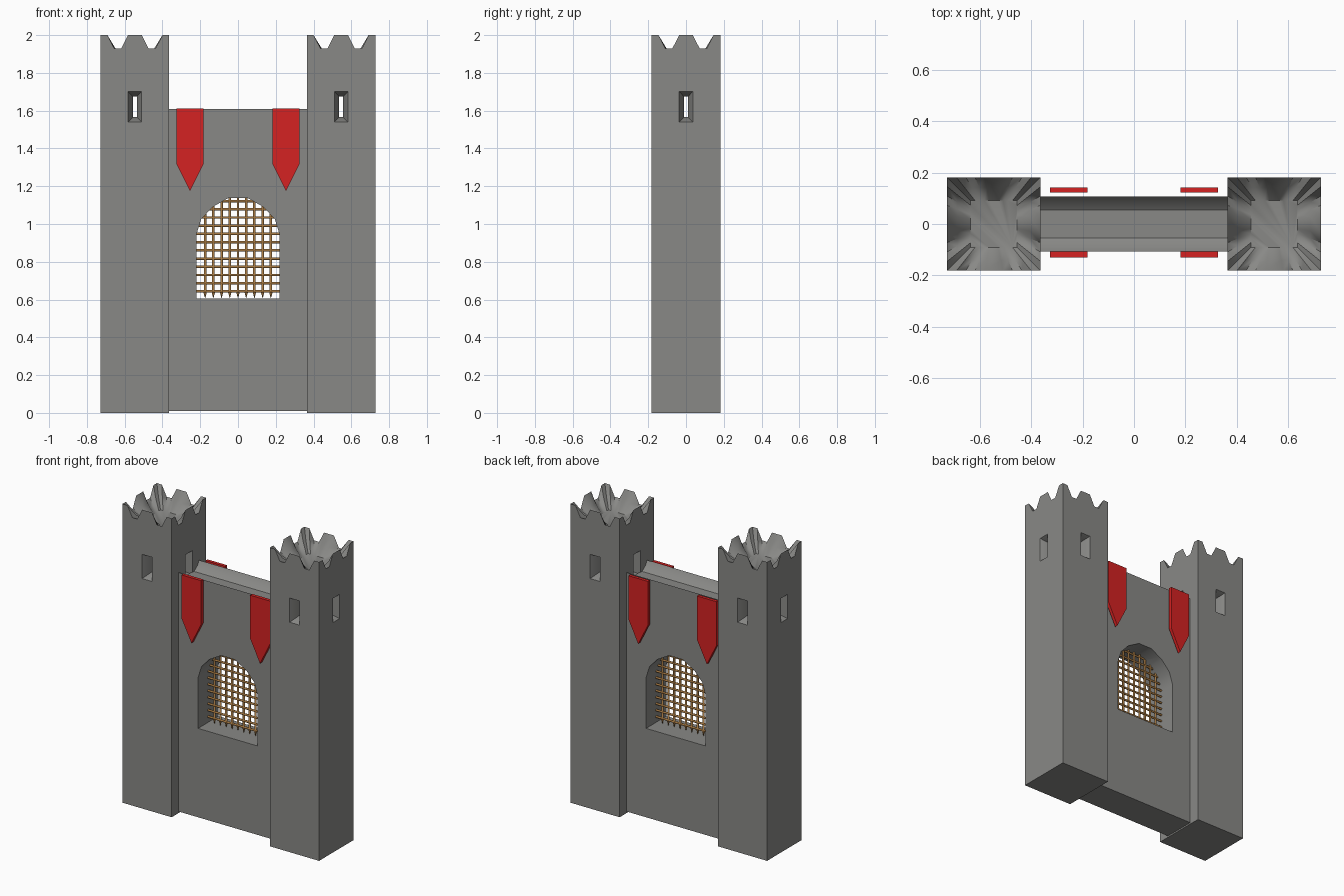
import bpy, bmesh, math
from mathutils import Vector

if "Cube" in bpy.data.objects:
    bpy.data.objects.remove(bpy.data.objects["Cube"])


def material(name, rgb):
    m = bpy.data.materials.new(name)
    m.diffuse_color = (*rgb, 1)
    m.use_nodes = True
    m.node_tree.nodes["Principled BSDF"].inputs["Base Color"].default_value = m.diffuse_color
    return m


STONE = material("grey stone", (0.25, 0.25, 0.24))
RED = material("red cloth", (0.66, 0.016, 0.016))
BROWN = material("brown grate", (0.38, 0.19, 0.055))


def loft(name, rings, mat):
    """Closed solid skinned through rings of equal point count."""
    bm = bmesh.new()
    vs = [[bm.verts.new(p) for p in r] for r in rings]
    n = len(rings[0])
    for a, b in zip(vs, vs[1:]):
        for i in range(n):
            j = (i + 1) % n
            bm.faces.new((a[i], a[j], b[j], b[i]))
    bm.faces.new(vs[0][::-1])
    bm.faces.new(vs[-1])
    bmesh.ops.recalc_face_normals(bm, faces=bm.faces)
    me = bpy.data.meshes.new(name)
    bm.to_mesh(me)
    bm.free()
    me.materials.append(mat)
    ob = bpy.data.objects.new(name, me)
    bpy.context.collection.objects.link(ob)
    return ob


def cut(ob, cutters):
    for c in cutters:
        m = ob.modifiers.new("cut", 'BOOLEAN')
        m.operation, m.solver, m.object = 'DIFFERENCE', 'EXACT', c
    bpy.context.view_layer.update()
    dg = bpy.context.evaluated_depsgraph_get()
    me = bpy.data.meshes.new_from_object(ob.evaluated_get(dg))
    ob.modifiers.clear()
    ob.data = me
    for c in cutters:
        bpy.data.objects.remove(c)


def smooth(ob, deg):
    bpy.ops.object.select_all(action='DESELECT')
    ob.select_set(True)
    bpy.context.view_layer.objects.active = ob
    bpy.ops.object.shade_smooth_by_angle(angle=math.radians(deg))


# towers with toothed crown, sunken top and splayed arrow slits
H = 0.182
HI, LO = 2.0, 1.928
SIDE = [(-1, HI), (-.8, HI), (-.6, LO), (-.4, LO), (-.2, HI),
        (.2, HI), (.4, LO), (.6, LO), (.8, HI)]
outline = []
for k in range(4):
    c, s = round(math.cos(k * math.pi / 2)), round(math.sin(k * math.pi / 2))
    for t, z in SIDE:
        outline.append((H * (c * t + s), H * (s * t - c), z))


def slit_cutter(cx, along_x):
    rings = []
    for d, w, h in ((-.21, .036, .081), (-H, .036, .081), (-.125, .010, .054),
                    (.125, .010, .054), (H, .036, .081), (.21, .036, .081)):
        ring = []
        for u, v in ((-w, -h), (w, -h), (w, h), (-w, h)):
            x, y = (d, u) if along_x else (u, d)
            ring.append((cx + x, y, 1.62 + v))
        rings.append(ring)
    return loft("slit_cutter", rings, STONE)


def crown(cx, scale, zf):
    return [(cx + x * scale, y * scale, zf(z)) for x, y, z in outline]


for side, cx in (("left", -0.546), ("right", 0.546)):
    tower = loft("tower_" + side, [
        crown(cx, 1, lambda z: 0),
        crown(cx, 1, lambda z: z),
        crown(cx, .78, lambda z: 1.90 + (z - LO) * .45),
        crown(cx, .5, lambda z: 1.88)], STONE)
    cut(tower, [slit_cutter(cx, True), slit_cutter(cx, False)])
    smooth(tower, 40)

# gate wall with a trough along its top
PROFILE = [(-.108, .01), (.108, .01), (.108, 1.61), (.09, 1.58), (.055, 1.555),
           (-.055, 1.555), (-.09, 1.58), (-.108, 1.61)]
wall = loft("gate_wall", [[(x, y, z) for y, z in PROFILE] for x in (-.37, .37)], STONE)

# arched opening
HALF = [(.22, .605), (.22, .945), (.195, 1.025), (.135, 1.09), (.05, 1.138)]
ARCH = HALF + [(-x, z) for x, z in reversed(HALF)]
cut(wall, [loft("arch_cutter", [[(x, y, z) for x, z in ARCH] for y in (-.2, .2)], STONE)])
smooth(wall, 35)


def arch_top(x):
    x = abs(x)
    for (x1, z1), (x0, z0) in zip(HALF[1:], HALF[2:]):
        if x0 <= x <= x1:
            return z1 + (z0 - z1) * (x1 - x) / (x1 - x0)
    return HALF[-1][1]


def arch_half_width(z):
    for (x0, z0), (x1, z1) in zip(HALF, HALF[1:]):
        if z0 <= z <= z1:
            return x0 + (x1 - x0) * (z - z0) / (z1 - z0)
    return .05


# portcullis bars with pointed lower ends
R, STEP = 0.007, 0.0435


def bar(name, stations, vertical, o):
    rings = []
    for d, r in stations:
        ring = []
        for i in range(8):
            a = math.tau * (i + .5) / 8
            u, v = r * math.cos(a), r * math.sin(a)
            ring.append((o + u, v, d) if vertical else (d, v, o + u))
        rings.append(ring)
    ob = loft(name, rings, BROWN)
    smooth(ob, 50)


for k in range(-4, 5):
    x = k * STEP
    bar("grate_upright", [(.608, .0008), (.638, .0095), (.640, R),
                          (arch_top(x) + .01, R)], True, x)
for k in range(12):
    z = .643 + k * STEP
    w = arch_half_width(z) + .008
    bar("grate_crossbar", [(-w, R), (w, R)], False, z)

# pointed banners, front and back
BANNER = [(-.0725, 1.612), (-.0725, 1.32), (0, 1.175), (.0725, 1.32), (.0725, 1.612)]
for face, y0, y1 in (("front", -.130, -.1075), ("back", .122, .143)):
    for cx in (-.254, .254):
        loft("banner_" + face, [[(cx + x, y, z) for x, z in BANNER] for y in (y0, y1)], RED)
